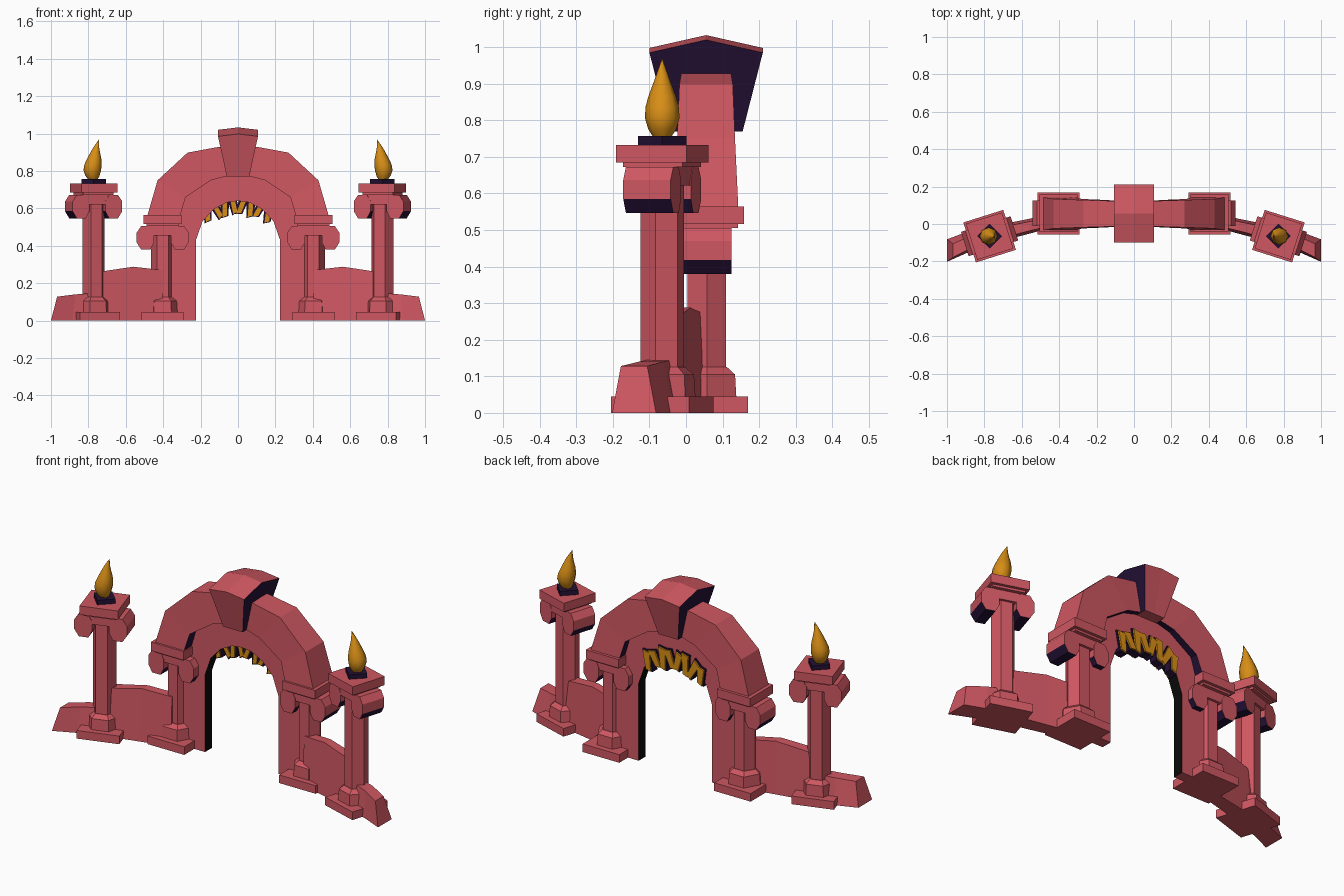
import bpy, bmesh, math
from mathutils import Matrix, Vector

if "Cube" in bpy.data.objects:
    bpy.data.objects.remove(bpy.data.objects["Cube"])


def mat(name, rgb):
    m = bpy.data.materials.new(name)
    m.diffuse_color = (*rgb, 1)
    m.use_nodes = True
    m.node_tree.nodes["Principled BSDF"].inputs["Base Color"].default_value = m.diffuse_color
    return m


PINK = mat("rose stone", (0.62, 0.095, 0.12))
DARK = mat("dark purple", (0.017, 0.005, 0.035))
GOLD = mat("amber gold", (0.68, 0.27, 0.008))
BLACK = mat("black", (0.003, 0.003, 0.003))
I = Matrix.Identity(4)
MIRROR = Matrix.Scale(-1, 4, (1, 0, 0))


def loft(name, rings, mats, M=I, side=None, smooth=False):
    """Skin equal-sized rings of points, cap both ends; side maps ring edge -> material slot."""
    bm = bmesh.new()
    vs = [[bm.verts.new(M @ Vector(p)) for p in r] for r in rings]
    n = len(rings[0])
    for a, b in zip(vs, vs[1:]):
        for j in range(n):
            f = bm.faces.new((a[j], a[(j + 1) % n], b[(j + 1) % n], b[j]))
            f.material_index = (side or {}).get(j, 0)
            f.smooth = smooth
    bm.faces.new(vs[0])
    bm.faces.new(vs[-1])
    bmesh.ops.recalc_face_normals(bm, faces=bm.faces[:])
    me = bpy.data.meshes.new(name)
    bm.to_mesh(me)
    bm.free()
    for m in mats:
        me.materials.append(m)
    ob = bpy.data.objects.new(name, me)
    bpy.context.collection.objects.link(ob)
    return ob


def ngon(n, r, z, start=0.0, cx=0.0, cy=0.0):
    return [(cx + r * math.cos(start + math.tau * k / n),
             cy + r * math.sin(start + math.tau * k / n), z) for k in range(n)]


def box(name, hx, hy, z0, z1, m, M=I):
    r = lambda z: [(-hx, -hy, z), (hx, -hy, z), (hx, hy, z), (-hx, hy, z)]
    return loft(name, [r(z0), r(z1)], [m], M)


def pillar(name, M, zc):
    """Square foot, hexagonal plinth and shaft, scroll capital from zc up, square abacus."""
    box(name + "_foot", .112, .112, 0, .045, PINK, M)
    loft(name + "_plinth", [ngon(6, .093, .045), ngon(6, .089, .105), ngon(6, .064, .125)], [PINK], M)
    loft(name + "_shaft", [ngon(6, .061, .12), ngon(6, .061, zc + .08)], [PINK], M)
    box(name + "_capital_bar", .09, .066, zc + .075, zc + .125, PINK, M)
    # octagonal scrolls running front to back, dark below
    for s, label in ((-1, "left"), (1, "right")):
        prof = [(.025, 0), (.049, .038), (.049, .09), (.025, .125),
                (-.025, .125), (-.045, .09), (-.045, .038), (-.025, 0)]
        rings = [[(s * (.09 + x), y, zc + z) for x, z in prof] for y in (-.068, .068)]
        loft(f"{name}_scroll_{label}", rings, [PINK, DARK], M, side={7: 1, 6: 1, 0: 1})
    box(name + "_neck", .085, .085, zc + .125, zc + .14, PINK, M)
    box(name + "_abacus", .101, .101, zc + .137, zc + .185, PINK, M)


for S, tag in ((I, "right"), (MIRROR, "left")):
    # inner pillars carrying the arch
    pillar("inner_pillar_" + tag, S @ Matrix.Translation((.403, .057, 0)), .38)
    # outer torch pillars, turned to follow the wall
    M = S @ Matrix.Translation((.772, -.065, 0)) @ Matrix.Rotation(math.radians(-17.5), 4, 'Z')
    pillar("torch_pillar_" + tag, M, .547)
    loft("torch_bowl_" + tag, [ngon(4, .066, .73, .3), ngon(4, .066, .757, .3)], [DARK], M)
    # flame: lathe-like loft with a swaying axis
    sway = [(.75, .022, 0), (.775, .038, .003), (.805, .047, .004), (.835, .046, 0), (.865, .038, -.006),
            (.895, .027, -.011), (.925, .016, -.017), (.968, .001, -.032)]
    F = S @ Matrix.Translation((.775, -.065, 0))
    loft("flame_" + tag, [ngon(8, r, z, 0, dx) for z, r, dx in sway], [GOLD], F, smooth=True)
    # low wall: x base, x top, y middle, half width base, half width top, height
    rows = [(1.0, .967, -.142, .06, .036, .128), (.885, .87, -.095, .056, .034, .14),
            (.76, .76, -.06, .05, .032, .148), (.735, .735, -.052, .045, .03, .262),
            (.56, .56, -.012, .04, .025, .288), (.405, .405, .025, .035, .025, .27)]
    loft("low_wall_" + tag, [[(xb, y - wb, 0), (xb, y + wb, 0), (xt, y + wt, z), (xt, y - wt, z)]
                             for xb, xt, y, wb, wt, z in rows], [PINK], S)


def arch(name, half, mats):
    """Sweep a rectangle over an arch given by (outer x, z, inner x, z, y0, y1); slot 1 on the inner face."""
    full = half + [(-a, b, -c, d, e, f) for a, b, c, d, e, f in half[-2::-1]]
    rings = [[(ox, y0, oz), (ox, y1, oz), (ix, y1, iz), (ix, y0, iz)]
             for ox, oz, ix, iz, y0, y1 in full]
    loft(name, rings, mats, side={2: 1})


# heavy arch ring
arch("arch_ring", [(ox, oz, ix, iz, .055 - h, .055 + h) for ox, oz, ix, iz, h in (
    (.485, .56, .31, .56, .088), (.43, .75, .28, .66, .079), (.27, .898, .145, .75, .073),
    (.107, .928, .07, .77, .068), (0, .932, 0, .775, .068))], [PINK, DARK])
# thinner gate lining inside it
arch("gate_lining", [(ox, oz, ix, iz, .033, .093) for ox, oz, ix, iz in (
    (.42, 0, .225, 0), (.42, .5, .225, .43), (.38, .62, .19, .53), (.30, .75, .13, .595),
    (.15, .82, .06, .632), (0, .83, 0, .64))], [PINK, BLACK])

# keystone: wedge from the side, dark cheeks, gently crowned top
rings = []
for x, xb, dz in ((-.107, -.06, 0), (0, 0, .013), (.107, .06, 0)):
    rings.append([(xb, -.045, .77), (x, -.1, .985 + dz), (x, .055, 1.02 + dz),
                  (x, .21, .985 + dz), (xb, .155, .77)])
key = loft("keystone", rings, [PINK, DARK])
for p in key.data.polygons:
    if abs(p.normal.x) > .8:
        p.material_index = 1

# abstract ornament on the back of the arch: tilted gold shards on dark backing
tilts = (.25, -.3, .15, -.2, .3, -.1, .2, -.25)
for k, t in enumerate(tilts):
    x = -.162 + k * .0463
    z = .622 - 1.7 * x * x
    M = Matrix.Translation((x, 0, z)) @ Matrix.Rotation(t + x * 2.2, 4, 'Y')
    h = .05 + .006 * (k % 3)
    for label, y0, y1, g, m in (("gold_shard", .103, .112, 0, GOLD), ("shard_backing", .06, .103, .005, DARK)):
        shape = [(-.017 - g, -h - g), (.012 + g, -h + .012 - g), (.021 + g, h + g), (-.02 - g, h - .01 + g)]
        loft(f"{label}_{k}", [[(a, y, b) for a, b in shape] for y in (y0, y1)], [m], M)
    # gold front face of the shard
    shape = [(-.015, -h), (.01, -h + .01), (.012, h - .03), (-.012, h - .03)]
    loft(f"gold_shard_front_{k}", [[(a, y, b) for a, b in shape] for y in (.053, .06)], [GOLD], M)
